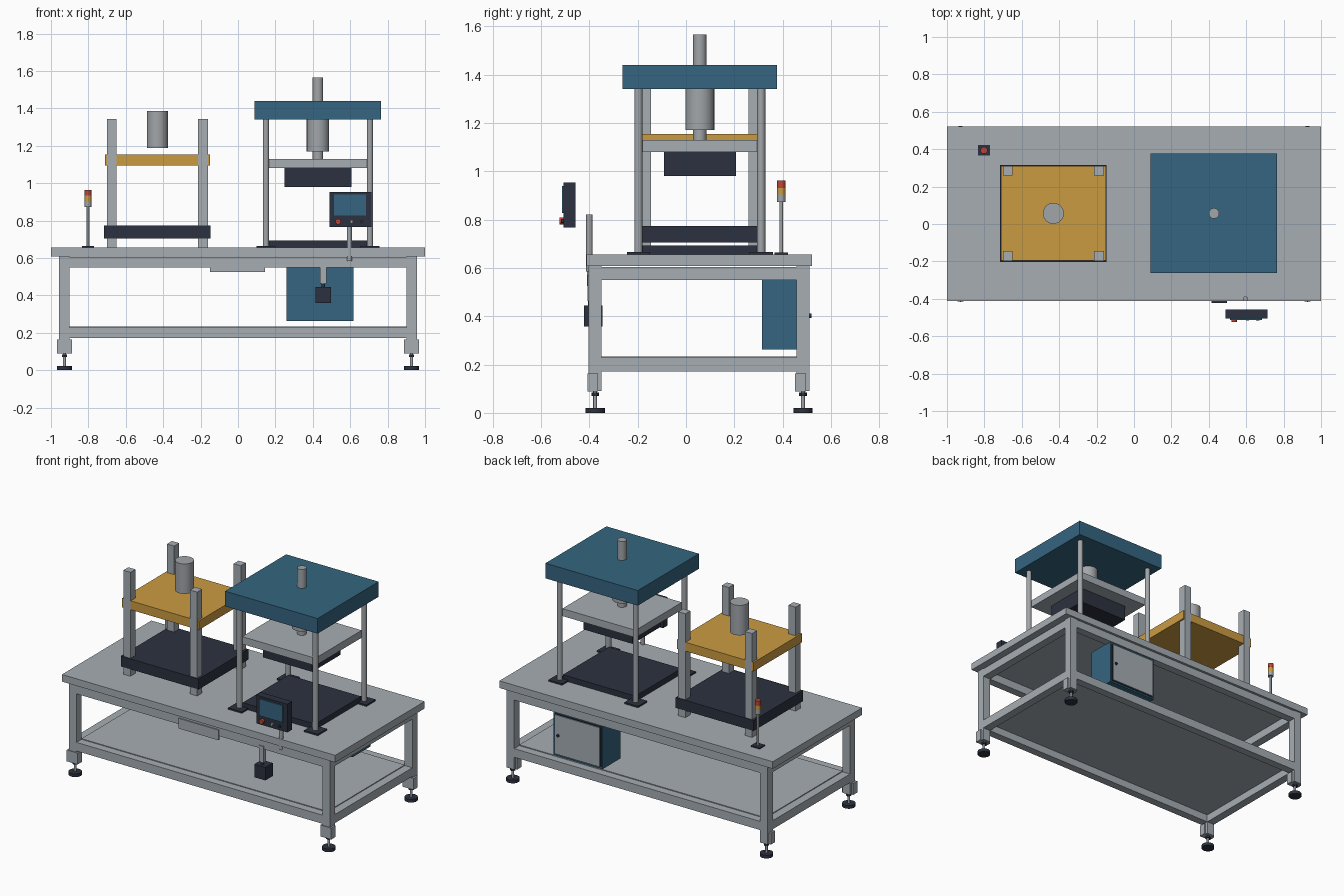
import bpy, math

if "Cube" in bpy.data.objects:
    bpy.data.objects.remove(bpy.data.objects["Cube"])


def material(name, rgb):
    m = bpy.data.materials.new(name)
    m.diffuse_color = (*rgb, 1)
    m.use_nodes = True
    m.node_tree.nodes["Principled BSDF"].inputs["Base Color"].default_value = m.diffuse_color
    return m


GREY = material("painted grey", (0.38, 0.42, 0.45))
STEEL = material("bare steel", (0.36, 0.38, 0.40))
DARK = material("dark slate", (0.024, 0.031, 0.050))
BLUE = material("press blue", (0.035, 0.130, 0.215))
AMBER = material("amber plate", (0.60, 0.33, 0.055))
RED = material("signal red", (0.52, 0.06, 0.04))


def box(name, x, y, z, mat):
    """Box from (min, max) ranges."""
    bpy.ops.mesh.primitive_cube_add(
        size=1, location=[(r[0] + r[1]) / 2 for r in (x, y, z)])
    o = bpy.context.object
    o.name = name
    o.scale = [r[1] - r[0] for r in (x, y, z)]
    bpy.ops.object.transform_apply(location=False, rotation=False, scale=True)
    o.data.materials.append(mat)
    return o


def rod(name, x, y, z, r, mat, n=32):
    """Upright cylinder spanning a z range."""
    bpy.ops.mesh.primitive_cylinder_add(
        vertices=n, radius=r, depth=z[1] - z[0], location=(x, y, (z[0] + z[1]) / 2))
    o = bpy.context.object
    o.name = name
    o.data.materials.append(mat)
    bpy.ops.object.shade_smooth_by_angle(angle=math.radians(40))
    return o


def knob(name, x, y, z, r, mat):
    """Button lying along y, spanning a y range."""
    o = rod(name, x, (y[0] + y[1]) / 2, (z - (y[1] - y[0]) / 2, z + (y[1] - y[0]) / 2), r, mat, 20)
    o.rotation_euler.x = math.pi / 2
    return o


CY = 0.057           # depth centre of table and presses
TOP = 0.655          # table surface

# Table top, drawer
box("table_top", (-1, 1), (-0.412, 0.522), (0.608, TOP), GREY)
box("drawer_front", (-0.15, 0.144), (-0.41, -0.40), (0.525, 0.592), GREY)

# Legs with clamp plates and levelling feet
for sx in (-1, 1):
    x = sx * 0.928
    for y in (-0.376, 0.484):
        box("leg", (x - 0.028, x + 0.028), (y - 0.027, y + 0.027), (0.09, 0.608), GREY)
        box("foot_bracket", (x - 0.04, x + 0.04), (y - 0.032, y + 0.012), (0.088, 0.163), GREY)
        rod("foot_pad", x, y, (0, 0.021), 0.04, DARK)
        rod("foot_stem", x, y, (0.02, 0.095), 0.008, STEEL, 16)
        rod("foot_nut", x, y, (0.070, 0.084), 0.016, DARK, 6)

# Upper and lower frame rails and shelf
for label, z in (("upper", (0.55, 0.604)), ("lower", (0.172, 0.229))):
    for y in (-0.376, 0.484):
        box(label + "_long_rail", (-0.90, 0.90), (y - 0.0265, y + 0.0265), z, GREY)
    for x in (-0.928, 0.928):
        box(label + "_cross_rail", (x - 0.0275, x + 0.0275), (-0.35, 0.458), z, GREY)
box("shelf", (-0.90, 0.90), (-0.35, 0.457), (0.222, 0.234), GREY)

# Left station: square posts, base, amber plate, cylinder
LX = -0.431
for x in (LX - 0.244, LX + 0.244):
    for y in (CY - 0.228, CY + 0.228):
        box("square_post", (x - 0.026, x + 0.026), (y - 0.026, y + 0.026), (TOP, 1.342), GREY)
box("station_base", (LX - 0.285, LX + 0.285), (CY - 0.259, CY + 0.259), (0.704, 0.773), DARK)
box("amber_plate", (LX - 0.281, LX + 0.281), (CY - 0.252, CY + 0.252), (1.094, 1.153), AMBER)
rod("station_cylinder", LX, CY, (1.187, 1.385), 0.056, STEEL, 48)

# Right press: columns, head, moving plate, die, ram
RX = 0.4275
for x in (RX - 0.278, RX + 0.278):
    for y in (CY - 0.254, CY + 0.254):
        rod("round_column", x, y, (TOP, 1.345), 0.017, STEEL)
        box("column_foot", (x - 0.05, x + 0.05), (y - 0.048, y + 0.048), (TOP, 0.665), DARK)
box("press_head", (RX - 0.338, RX + 0.338), (CY - 0.319, CY + 0.319), (1.34, 1.44), BLUE)
box("lower_die", (RX - 0.265, RX + 0.265), (CY - 0.24, CY + 0.24), (TOP, 0.692), DARK)
box("moving_plate", (RX - 0.268, RX + 0.268), (CY - 0.242, CY + 0.242), (1.08, 1.129), GREY)
box("upper_die", (RX - 0.18, RX + 0.18), (CY - 0.149, CY + 0.149), (0.98, 1.08), DARK)
rod("ram_cylinder", RX, CY, (1.17, 1.342), 0.06, STEEL, 48)
rod("ram_rod", RX, CY, (1.128, 1.172), 0.028, STEEL)
rod("head_rod", RX, CY, (1.44, 1.565), 0.028, STEEL)

# Control panel with screen and buttons, and its post
box("control_panel", (0.488, 0.715), (-0.506, -0.457), (0.766, 0.953), DARK)
box("panel_screen", (0.512, 0.684), (-0.513, -0.505), (0.826, 0.938), BLUE)
for name, x, r, mat, y0 in (("stop_button", 0.535, 0.015, RED, -0.524),
                            ("start_button", 0.607, 0.009, STEEL, -0.517),
                            ("mode_button", 0.662, 0.009, DARK, -0.517)):
    knob(name, x, (y0, -0.505), 0.794, r, mat)
rod("panel_post", 0.596, -0.40, (0.585, 0.82), 0.013, STEEL)

# Hanging switch box
box("switch_box", (0.415, 0.496), (-0.422, -0.345), (0.358, 0.444), DARK)
box("switch_hanger", (0.439, 0.473), (-0.408, -0.385), (0.463, 0.57), GREY)
rod("switch_cable", 0.456, -0.395, (0.44, 0.465), 0.010, DARK, 16)

# Electrical cabinet with rear door
box("cabinet", (0.258, 0.617), (0.315, 0.502), (0.262, 0.555), BLUE)
box("door_seal", (0.268, 0.607), (0.50, 0.506), (0.272, 0.540), DARK)
box("cabinet_door", (0.275, 0.600), (0.503, 0.511), (0.278, 0.534), GREY)
knob("door_lock", 0.578, (0.508, 0.519), 0.402, 0.009, DARK)

# Signal tower
TX, TY = -0.802, 0.394
box("tower_base", (TX - 0.032, TX + 0.032), (TY - 0.028, TY + 0.028), (TOP, 0.663), DARK)
rod("tower_pole", TX, TY, (0.66, 0.875), 0.007, STEEL, 16)
for name, z, mat in (("tower_collar", (0.872, 0.903), STEEL),
                     ("amber_lamp", (0.903, 0.933), AMBER),
                     ("red_lamp", (0.935, 0.962), RED)):
    rod(name, TX, TY, z, 0.0185, mat, 24)
rod("lamp_ring", TX, TY, (0.931, 0.937), 0.017, DARK, 24)
